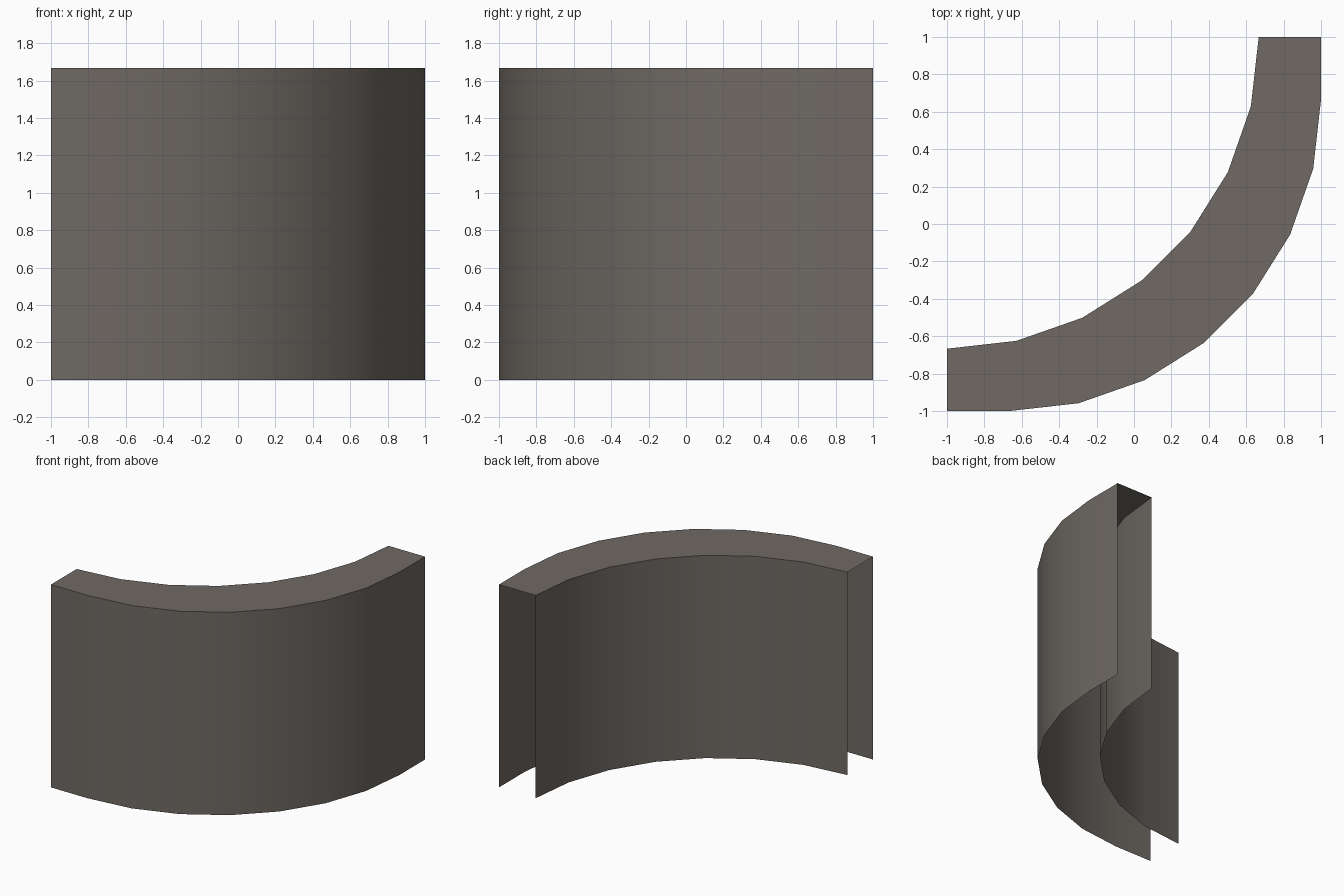
import bpy, bmesh, math

if "Cube" in bpy.data.objects:
    bpy.data.objects.remove(bpy.data.objects["Cube"])

H = 5 / 3        # wall height and arc radius
T = 1 / 3        # wall thickness
STEPS = 7        # segments per quarter turn

stone = bpy.data.materials.new("warm_grey")
stone.diffuse_color = (0.16, 0.143, 0.127, 1)
stone.use_nodes = True
stone.node_tree.nodes["Principled BSDF"].inputs["Base Color"].default_value = stone.diffuse_color


def quarter_arc(cx, cy):
    """Quarter circle from straight below the centre round to its right."""
    angles = [math.pi / 2 * i / STEPS for i in range(STEPS + 1)]
    return [(cx + H * math.sin(a), cy - H * math.cos(a)) for a in angles]


# Inner curve, and the same curve shifted outwards with straight ends
inner = quarter_arc(-1, 1)
outer = [(-1, -1)] + quarter_arc(-1 + T, 1 - T) + [(1, 1)]

bm = bmesh.new()


def wall(points):
    """Upright strip along the points; returns its top vertices."""
    low = [bm.verts.new((x, y, 0)) for x, y in points]
    high = [bm.verts.new((x, y, H)) for x, y in points]
    for i in range(len(points) - 1):
        bm.faces.new((low[i], low[i + 1], high[i + 1], high[i]))
    return high


# Outer wall, inner wall facing the other way, and the top cap.
# The two ends and the underside stay open.
outer_top = wall(outer)
inner_top = wall(inner[::-1])
bm.faces.new(outer_top + inner_top)

mesh = bpy.data.meshes.new("curved_wall")
bm.to_mesh(mesh)
bm.free()
mesh.materials.append(stone)
obj = bpy.data.objects.new("curved_wall", mesh)
bpy.context.collection.objects.link(obj)

# Smooth curve, sharp rim
bpy.context.view_layer.objects.active = obj
obj.select_set(True)
bpy.ops.object.shade_smooth_by_angle(angle=math.radians(30))
